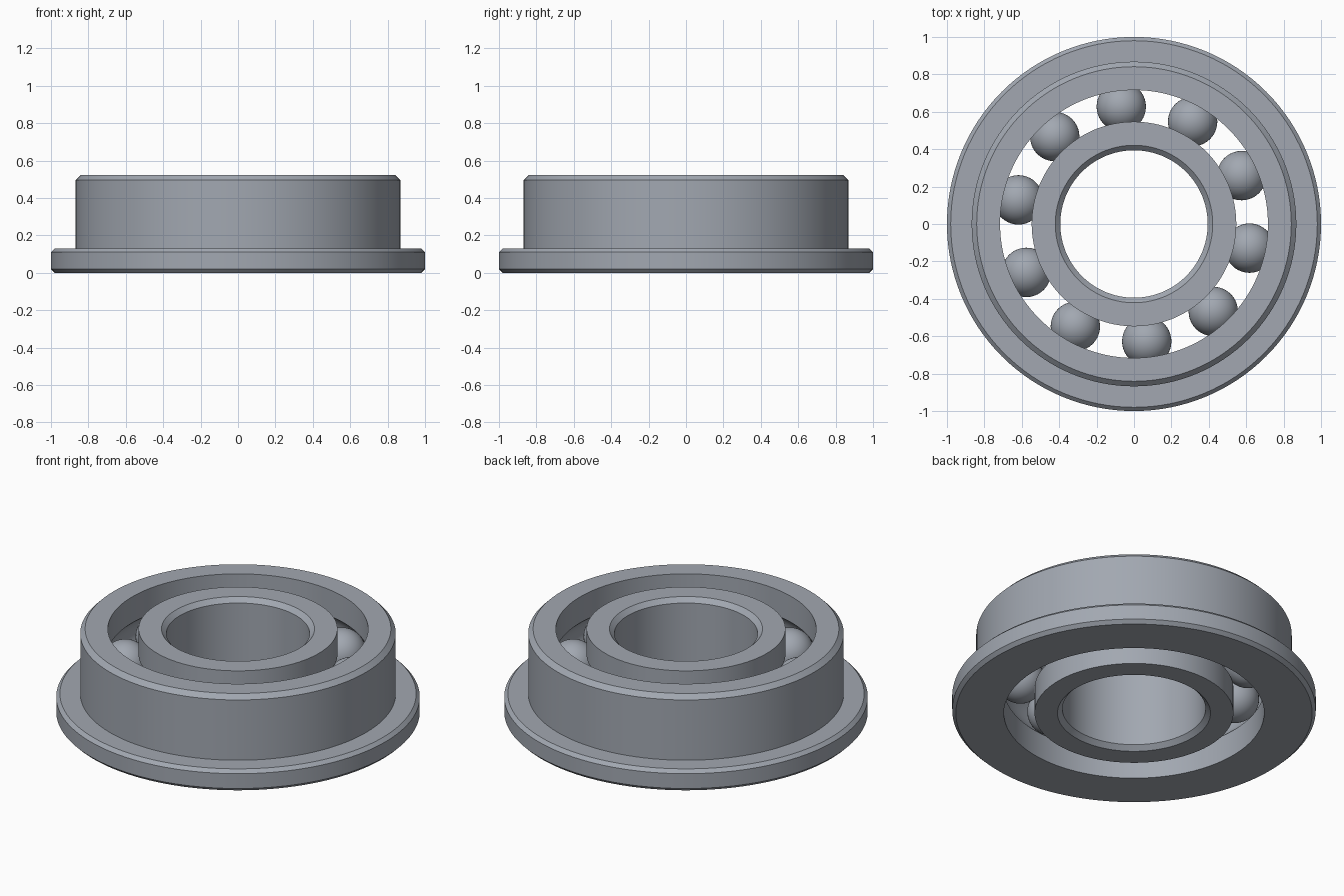
import bpy
import bmesh
import math
from mathutils import Matrix

cube = bpy.data.objects.get("Cube")
if cube:
    bpy.data.objects.remove(cube, do_unlink=True)

HEIGHT = 0.523
MID = HEIGHT / 2
PITCH = 0.631        # radius of the ball circle
BALL = 0.132
GROOVE = BALL + 0.002
BALLS = 10
SEGMENTS = 128

steel = bpy.data.materials.new("steel grey")
steel.use_nodes = True
colour = (0.36, 0.39, 0.44, 1)
steel.diffuse_color = colour
steel.node_tree.nodes["Principled BSDF"].inputs["Base Color"].default_value = colour


def finish(name, bm, angle):
    mesh = bpy.data.meshes.new(name)
    bm.to_mesh(mesh)
    bm.free()
    mesh.materials.append(steel)
    obj = bpy.data.objects.new(name, mesh)
    bpy.context.collection.objects.link(obj)
    bpy.ops.object.select_all(action="DESELECT")
    obj.select_set(True)
    bpy.context.view_layer.objects.active = obj
    bpy.ops.object.shade_smooth_by_angle(angle=math.radians(angle))
    return obj


def lathe(name, profile):
    """Revolve a closed (radius, z) profile around the z axis."""
    bm = bmesh.new()
    rings = []
    for i in range(SEGMENTS):
        a = math.tau * i / SEGMENTS
        rings.append([bm.verts.new((r * math.cos(a), r * math.sin(a), z))
                      for r, z in profile])
    n = len(profile)
    for i in range(SEGMENTS):
        here, there = rings[i], rings[(i + 1) % SEGMENTS]
        for j in range(n):
            k = (j + 1) % n
            bm.faces.new((here[j], there[j], there[k], here[k]))
    bmesh.ops.recalc_face_normals(bm, faces=bm.faces)
    return finish(name, bm, 25)


def groove(radius, side, steps=14):
    """Ball track cut into a race wall, listed from top to bottom."""
    half = math.acos(abs(radius - PITCH) / GROOVE)
    angles = [half - 2 * half * i / steps for i in range(steps + 1)]
    return [(PITCH + side * GROOVE * math.cos(a), MID + GROOVE * math.sin(a))
            for a in angles]


# Outer ring with its flange and ball track
R, FLANGE, BODY, BORE = 1.0, 0.13, 0.868, 0.716
c, e = 0.02, 0.027
lathe("outer_ring", [
    (BORE, 0), (R - c, 0), (R, c), (R, FLANGE - c), (R - c, FLANGE),
    (BODY, FLANGE), (BODY, HEIGHT - e), (BODY - e, HEIGHT), (BORE, HEIGHT),
] + groove(BORE, 1))

# Inner ring with chamfered bore and ball track
SHAFT, RACE = 0.394, 0.547
lathe("inner_ring", [
    (RACE, 0), (SHAFT + e, 0), (SHAFT, e), (SHAFT, HEIGHT - e),
    (SHAFT + e, HEIGHT), (RACE, HEIGHT),
] + groove(RACE, -1))

# Balls
for i in range(BALLS):
    a = math.radians(96.2) + math.tau * i / BALLS
    bm = bmesh.new()
    bmesh.ops.create_uvsphere(
        bm, u_segments=40, v_segments=24, radius=BALL,
        matrix=Matrix.Translation((PITCH * math.cos(a), PITCH * math.sin(a), MID)))
    finish(f"ball_{i + 1}", bm, 60)
